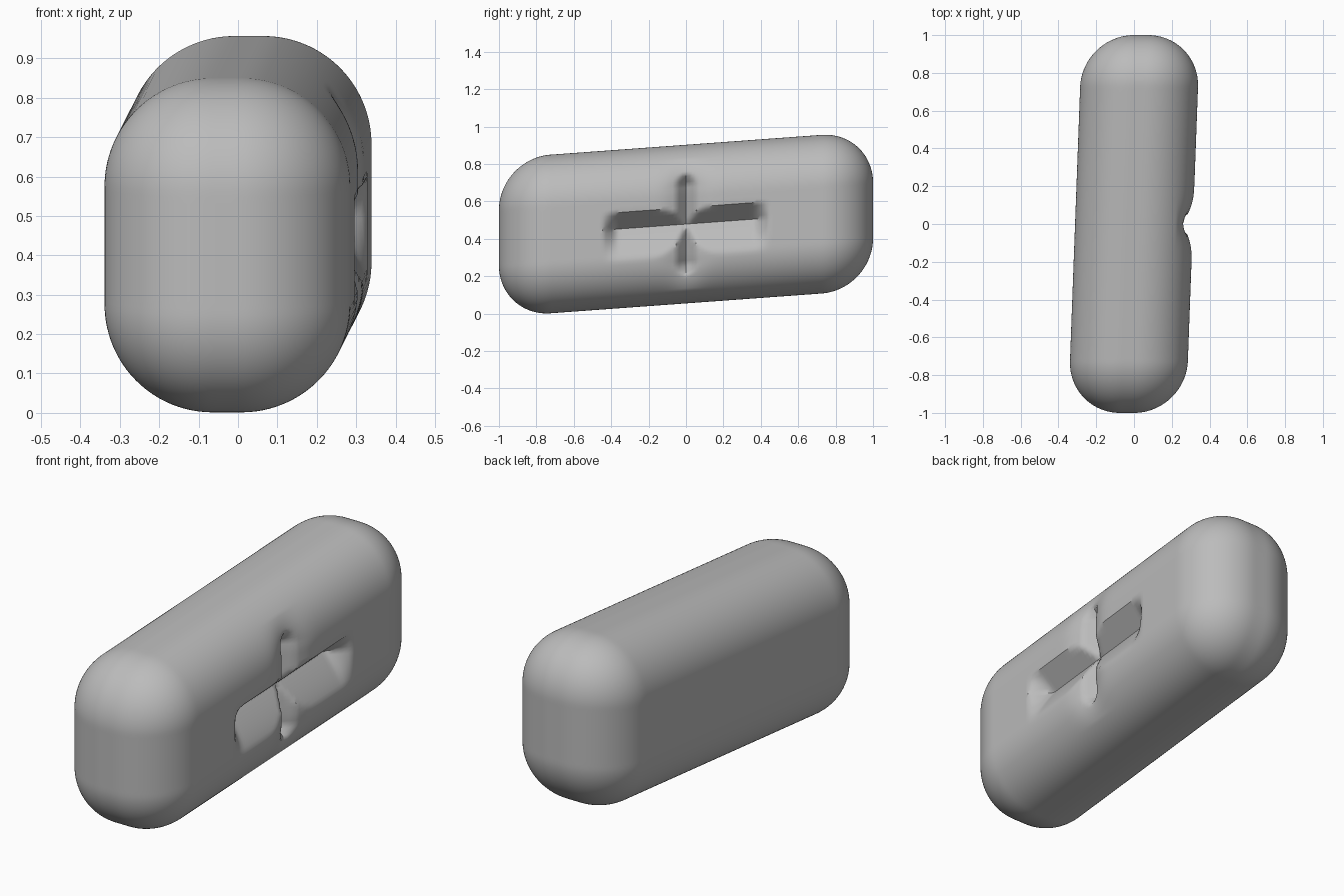
import bpy, bmesh, math
from mathutils import Vector, Matrix

if "Cube" in bpy.data.objects:
    bpy.data.objects.remove(bpy.data.objects["Cube"], do_unlink=True)

HALF = Vector((0.312, 1.0, 0.424))   # half sizes of the body
RADIUS = 0.275                       # edge rounding
LEAN_X, LEAN_Z = 0.037, 0.073        # sideways and upward lean along the length
STEP = 0.018

mat = bpy.data.materials.new("plain grey")
mat.use_nodes = True
grey = (0.5, 0.5, 0.5, 1)
mat.diffuse_color = grey
mat.node_tree.nodes["Principled BSDF"].inputs["Base Color"].default_value = grey


def fade(distance, width):
    """1 inside, falling to 0 over the given width."""
    return min(1, max(0, 1 - distance / width))


def cross_depth(y, z):
    """Depth of the cross-shaped dent on the side face."""
    # long slot: steep upper wall, gentle lower wall, blunt ends
    slope = fade(z, 0.09) if z > 0 else fade(-z, 0.17) ** 1.3
    slot = 0.10 * slope * fade(abs(y) - 0.37, 0.07)
    # upright crease with pointed ends
    crease = 0.10 * fade(abs(y), 0.075) * fade(abs(z) - 0.21, 0.08)
    # shallow hollow around the crossing
    hollow = 0.04 * math.exp(-(y / 0.09) ** 2) * fade(abs(z) - 0.2, 0.15)
    return max(slot, crease, hollow)


# Six gridded sides joined into a box
bm = bmesh.new()
for axis in range(3):
    a, b = (axis + 1) % 3, (axis + 2) % 3
    for side in (-1, 1):
        m = Matrix.Diagonal((0, 0, 0, 1))
        m[a][0], m[b][1] = HALF[a], HALF[b]
        m[axis][3] = side * HALF[axis]
        made = bmesh.ops.create_grid(bm, size=1,
                                     x_segments=2 * round(HALF[a] / STEP),
                                     y_segments=2 * round(HALF[b] / STEP))
        bmesh.ops.transform(bm, matrix=m, verts=made["verts"])
bmesh.ops.remove_doubles(bm, verts=bm.verts, dist=0.001)

# Round the box, press in the cross, then lean it
for v in bm.verts:
    core = Vector([max(RADIUS - h, min(h - RADIUS, c)) for c, h in zip(v.co, HALF)])
    v.co = core + RADIUS * (v.co - core).normalized()
    if v.co.x > 0.12:
        v.co.x -= cross_depth(v.co.y, v.co.z)
    v.co.x += LEAN_X * v.co.y
    v.co.z += LEAN_Z * v.co.y + 0.479
bmesh.ops.recalc_face_normals(bm, faces=bm.faces)

mesh = bpy.data.meshes.new("rounded_body")
bm.to_mesh(mesh)
bm.free()
body = bpy.data.objects.new("rounded_body", mesh)
bpy.context.collection.objects.link(body)
mesh.materials.append(mat)

bpy.ops.object.select_all(action="DESELECT")
body.select_set(True)
bpy.context.view_layer.objects.active = body
bpy.ops.object.shade_smooth_by_angle(angle=math.radians(40))
